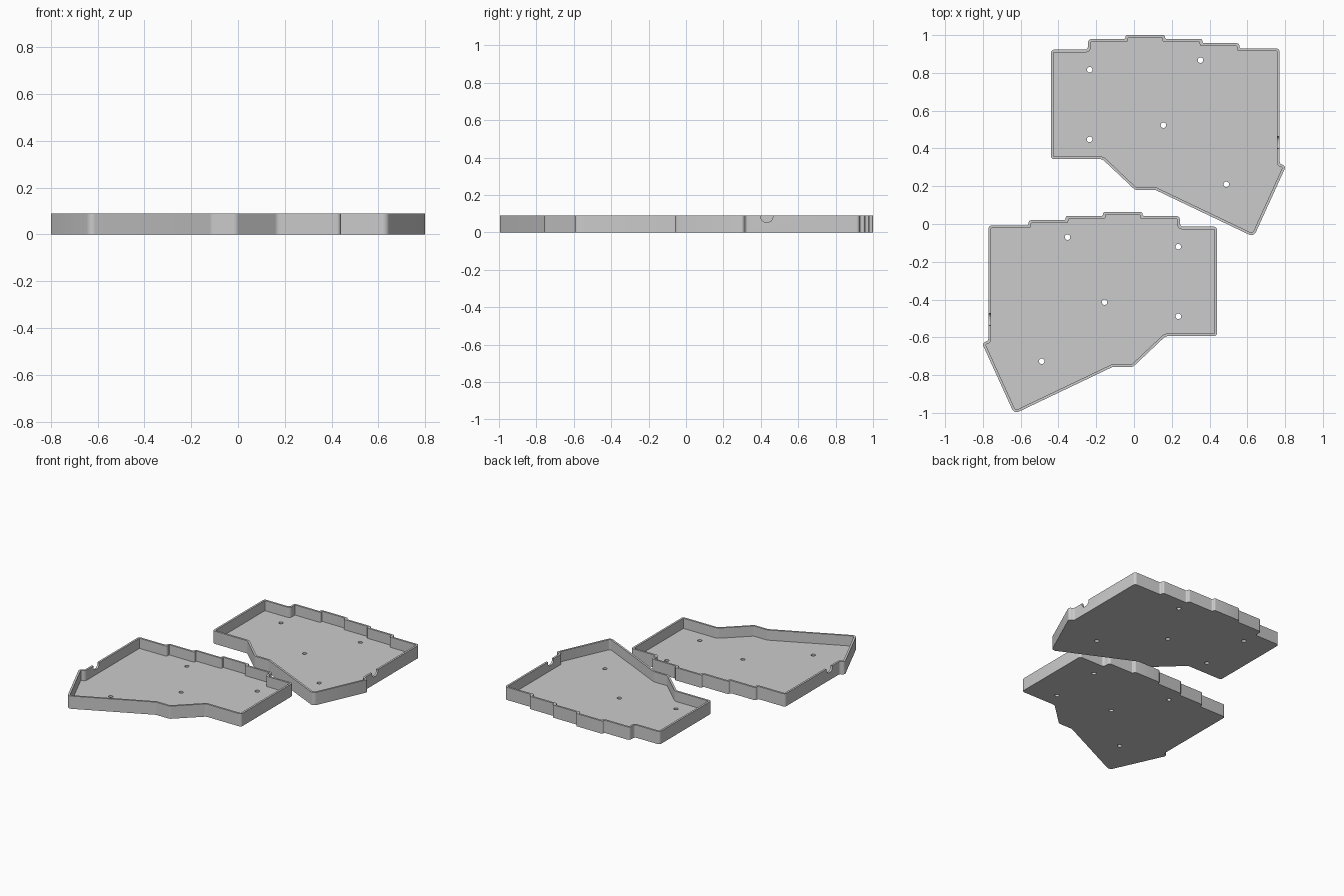
import bpy, bmesh, math
from mathutils import Vector, Matrix

if "Cube" in bpy.data.objects:
    bpy.data.objects.remove(bpy.data.objects["Cube"])

HEIGHT, FLOOR, WALL = 0.09, 0.018, 0.014
SHIFT = -0.937          # offset of the mirrored tray along y

# Tray outline (counter-clockwise) and corner radii: x, y, r
OUTLINE = [(-0.44, 0.343, .018), (-0.167, 0.343, .03), (0.006, 0.18, .03), (0.114, 0.18, .03),
           (0.634, -0.068, .028), (0.804, 0.305, .018), (0.771, 0.32, .018), (0.771, 0.929, .018),
           (0.558, 0.929, .018), (0.558, 0.957, .018), (0.362, 0.957, .018), (0.362, 0.979, .018),
           (0.164, 0.979, .018), (0.164, 1.0, .018), (-0.045, 1.0, .018), (-0.045, 0.979, .018),
           (-0.243, 0.979, .018), (-0.243, 0.923, .018), (-0.44, 0.923, .018)]
HOLES = [(-0.235, 0.817), (0.352, 0.867), (0.156, 0.523), (-0.235, 0.448), (0.489, 0.21)]

grey = bpy.data.materials.new("grey plastic")
grey.diffuse_color = (0.6, 0.6, 0.6, 1)
grey.use_nodes = True
grey.node_tree.nodes["Principled BSDF"].inputs["Base Color"].default_value = grey.diffuse_color


def corners(points):
    """Yield each corner with its unit directions in and out."""
    n = len(points)
    for i in range(n):
        a, p, b = points[i - 1], points[i], points[(i + 1) % n]
        yield a, p, b, (p - a).normalized(), (b - p).normalized()


def inset(points, dist):
    out = []
    for a, p, b, u, v in corners(points):
        n1, n2 = Vector((-u.y, u.x, 0)), Vector((-v.y, v.x, 0))
        out.append(p + (n1 + n2) * dist / (1 + n1.dot(n2)))
    return out


def rounded(points, radii, offset=0, steps=6):
    """Round corners; offset tightens outward corners and widens inward ones."""
    out = []
    for (a, p, b, u, v), r in zip(corners(points), radii):
        sign = 1 if u.cross(v).z > 0 else -1
        turn = u.angle(v)
        r = max(r - offset * sign, 0.004)
        t = math.tan(turn / 2)
        d = min(r * t, 0.45 * min((p - a).length, (b - p).length))
        centre = p + (v - u).normalized() * math.hypot(d / t, d)
        s = p - u * d - centre
        out += [centre + Matrix.Rotation(sign * turn * k / steps, 3, 'Z') @ s for k in range(steps + 1)]
    return out


def finish(bm, name):
    bmesh.ops.recalc_face_normals(bm, faces=bm.faces)
    mesh = bpy.data.meshes.new(name)
    bm.to_mesh(mesh)
    bm.free()
    ob = bpy.data.objects.new(name, mesh)
    bpy.context.collection.objects.link(ob)
    mesh.materials.append(grey)
    return ob


def prism(points, direction, name):
    bm = bmesh.new()
    face = bm.faces.new([bm.verts.new(p) for p in points])
    top = [bm.verts.new(p + Vector(direction)) for p in points]
    base = list(face.verts)
    bm.faces.new(top)
    for i in range(len(base)):
        j = (i + 1) % len(base)
        bm.faces.new((base[i], base[j], top[j], top[i]))
    return finish(bm, name)


def cut(ob, cutter):
    cutter.hide_render = True
    mod = ob.modifiers.new("cut", 'BOOLEAN')
    mod.operation, mod.solver, mod.object = 'DIFFERENCE', 'EXACT', cutter
    bpy.context.view_layer.objects.active = ob
    bpy.ops.object.modifier_apply(modifier=mod.name)
    bpy.data.objects.remove(cutter)


def tray(name, side, dy):
    def place(p, z):
        return Vector((p.x * side, p.y + dy, z))

    # Shell: outer wall, rim, inner wall and floor
    sharp = [Vector((x, y, 0)) for x, y, r in OUTLINE]
    radii = [r for x, y, r in OUTLINE]
    outer = rounded(sharp, radii)
    inner = rounded(inset(sharp, WALL), radii, WALL)
    bm = bmesh.new()
    rings = [[bm.verts.new(place(p, z)) for p in loop]
             for loop, z in ((outer, 0), (outer, HEIGHT), (inner, HEIGHT), (inner, FLOOR))]
    n = len(outer)
    for lo, hi in zip(rings, rings[1:]):
        for i in range(n):
            j = (i + 1) % n
            bm.faces.new((lo[i], lo[j], hi[j], hi[i]))
    bm.faces.new(rings[0])
    bm.faces.new(rings[-1])
    ob = finish(bm, name)

    # Screw holes through the floor
    for x, y in HOLES:
        ring = [place(Vector((x + 0.0145 * math.cos(k * math.tau / 24),
                              y + 0.0145 * math.sin(k * math.tau / 24), 0)), -0.05) for k in range(24)]
        cut(ob, prism(ring, (0, 0, 0.1), "hole_cutter"))

    # Round-bottomed cable notch in the outer side wall
    box = [Vector((0.40, 0.055, 0)), Vector((0.464, 0.055, 0)), Vector((0.464, 0.2, 0)), Vector((0.40, 0.2, 0))]
    notch = [Vector((0.73 * side, p.x + dy, p.y)) for p in rounded(box, [.025, .025, .005, .005])]
    cut(ob, prism(notch, (0.1 * side, 0, 0), "notch_cutter"))

    bpy.ops.object.select_all(action='DESELECT')
    ob.select_set(True)
    bpy.context.view_layer.objects.active = ob
    bpy.ops.object.shade_smooth_by_angle(angle=math.radians(30))


tray("right_tray", 1, 0)
tray("left_tray", -1, SHIFT)
